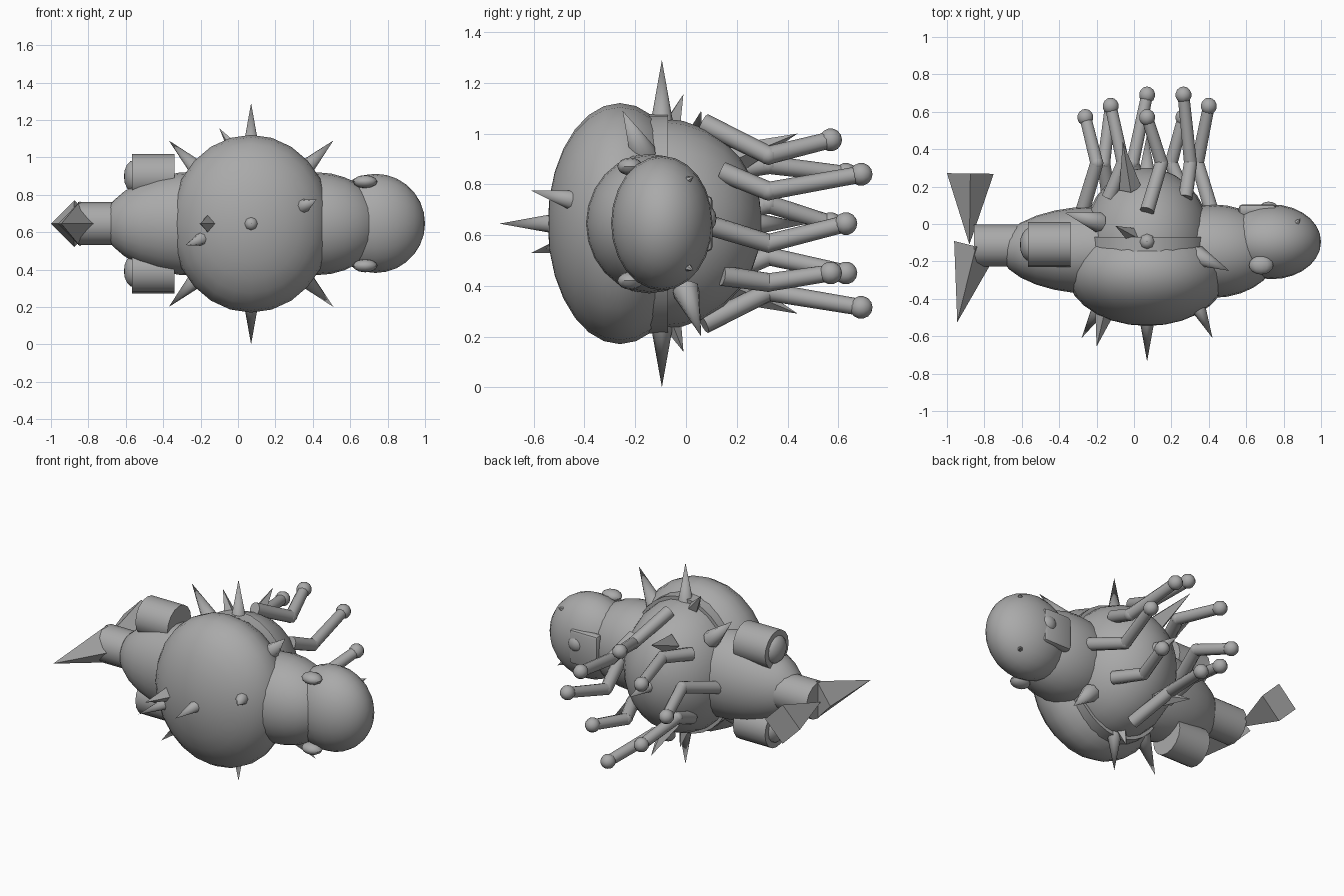
import bpy, bmesh, math
from mathutils import Vector, Matrix

if "Cube" in bpy.data.objects:
    bpy.data.objects.remove(bpy.data.objects["Cube"])

CX, CZ = 0.07, 0.645          # centre of the round body seen from the front
grey = bpy.data.materials.new("plain grey")
grey.diffuse_color = (0.4, 0.4, 0.4, 1)
grey.use_nodes = True
grey.node_tree.nodes["Principled BSDF"].inputs["Base Color"].default_value = grey.diffuse_color


def finish(name, bm, smooth=40):
    me = bpy.data.meshes.new(name)
    bm.to_mesh(me)
    bm.free()
    me.materials.append(grey)
    ob = bpy.data.objects.new(name, me)
    bpy.context.collection.objects.link(ob)
    if smooth:
        bpy.ops.object.select_all(action='DESELECT')
        ob.select_set(True)
        bpy.context.view_layer.objects.active = ob
        bpy.ops.object.shade_smooth_by_angle(angle=math.radians(smooth))
    return ob


def ellipsoid(name, c, r, seg=24, rings=14, axis='Y'):
    bm = bmesh.new()
    bmesh.ops.create_uvsphere(bm, u_segments=seg, v_segments=rings, radius=1)
    turn = Matrix.Rotation(math.pi / 2, 4, {'Y': 'X', 'X': 'Y'}[axis])
    bm.transform(Matrix.Translation(c) @ Matrix.Diagonal((*r, 1)) @ turn)
    return finish(name, bm)


def rod(name, a, b, r1, r2, sides=10, smooth=50, stretch=(1, 1), spin=0):
    a, b = Vector(a), Vector(b)
    d = b - a
    bm = bmesh.new()
    bmesh.ops.create_cone(bm, cap_ends=True, segments=sides, radius1=r1, radius2=r2, depth=d.length)
    bm.transform(Matrix.Translation((a + b) / 2) @ d.to_track_quat('Z', 'Y').to_matrix().to_4x4()
                 @ Matrix.Diagonal((*stretch, 1, 1)) @ Matrix.Rotation(spin, 4, 'Z'))
    return finish(name, bm, smooth)


def box(name, c, size, bevel):
    bm = bmesh.new()
    bmesh.ops.create_cube(bm, size=1)
    bm.transform(Matrix.Translation(c) @ Matrix.Diagonal((*size, 1)))
    bmesh.ops.bevel(bm, geom=bm.edges[:], offset=bevel, segments=2, affect='EDGES', profile=0.5)
    return finish(name, bm)


# Main hull
ellipsoid("shell", (CX, -0.26, CZ), (0.43, 0.285, 0.475))
ellipsoid("belly", (CX, -0.1, CZ), (0.345, 0.4, 0.415))
band = rod("waist_band", (CX, -0.148, CZ), (CX, -0.07, CZ), 1, 1, 32)
for v in band.data.vertices:
    v.co.x = CX + (v.co.x - CX) * 0.36
    v.co.z = CZ + (v.co.z - CZ) * 0.432
ellipsoid("neck", (0.42, -0.145, CZ), (0.35, 0.25, 0.275), axis='X')
ellipsoid("head", (0.735, -0.095, 0.647), (0.265, 0.2, 0.265), axis='X')
ellipsoid("rear_hull", (-0.2, -0.14, CZ), (0.52, 0.235, 0.28), axis='X')
rod("tail_stub", (-0.62, -0.115, CZ), (-0.855, -0.115, CZ), 0.115, 0.115, 14)

# Eyes, fangs, thrusters: mirrored about the middle plane
for side, s in (("upper", 1), ("lower", -1)):
    ellipsoid("eye_" + side, (0.68, -0.22, CZ + s * 0.225), (0.065, 0.05, 0.035), 12, 8)
    rod("fang_" + side, (0.86, -0.005, CZ + s * 0.165), (0.89, 0.03, CZ + s * 0.185), 0.025, 0, 6, 0)
    z = CZ + s * 0.253
    rod("thruster_" + side, (-0.34, -0.11, z), (-0.568, -0.11, z), 0.12, 0.12, 16)
    ellipsoid("nozzle_" + side, (-0.555, -0.11, z), (0.055, 0.09, 0.09), 14, 8, 'X')

# Mouth plate with knob
box("mouth_plate", (0.66, 0.075, CZ), (0.2, 0.06, 0.22), 0.02)
ellipsoid("mouth_knob", (0.72, 0.065, CZ + 0.02), (0.06, 0.055, 0.06), 12, 8)

# Tail fins: four-sided pyramids
rod("tail_fin_back", (-0.875, 0.27, CZ), (-0.88, -0.11, CZ), 0.125, 0, 4, 0)
rod("tail_fin_front", (-0.845, -0.12, CZ), (-0.945, -0.525, CZ), 0.12, 0, 4, 0)

# Spikes: base, tip, radius, sides
spikes = [
    ((CX, -0.095, 1.0), (CX, -0.095, 1.29), 0.052, 8),
    ((CX, -0.095, 0.29), (CX, -0.095, 0.0), 0.052, 8),
    ((CX, -0.48, CZ), (CX, -0.735, CZ), 0.046, 8),
    ((CX, 0.24, CZ), (CX, 0.48, CZ), 0.05, 8),
    ((0.34, -0.17, 0.92), (0.51, -0.25, 1.09), 0.055, 8),
    ((0.33, 0.0, 0.38), (0.51, 0.06, 0.2), 0.055, 8),
    ((-0.19, 0.01, 0.91), (-0.37, 0.06, 1.09), 0.055, 8),
    ((-0.2, -0.17, 0.37), (-0.37, -0.25, 0.2), 0.055, 8),
    ((0.34, -0.44, 0.735), (0.42, -0.61, 0.775), 0.042, 8),
    ((-0.18, -0.44, 0.57), (-0.28, -0.61, 0.53), 0.042, 8),
    ((-0.14, -0.4, CZ), (-0.2, -0.655, CZ), 0.072, 4),
    ((0.01, -0.07, 1.0), (-0.1, -0.01, 1.155), 0.05, 4),
    ((0.05, -0.07, 0.29), (0.05, -0.01, 0.14), 0.05, 4),
    ((-0.02, 0.19, 0.9), (-0.06, 0.44, 1.0), 0.06, 4),
    ((-0.02, 0.19, 0.39), (-0.06, 0.44, 0.29), 0.06, 4),
]
for i, (a, b, r, n) in enumerate(spikes):
    rod(f"spike_{i}", a, b, r, 0, n, 50 if n > 4 else 0)

# Eight jointed legs in a ring, knees twisted inward
reach = [0.63, 0.69, 0.57, 0.63, 0.57, 0.63, 0.69, 0.57]


def ring(r, deg, y):
    t = math.radians(deg)
    return Vector((CX + r * math.cos(t), y, CZ + r * math.sin(t)))


for i, y in enumerate(reach):
    a, odd = 45 * i, i % 2
    hip = ring(0.29 if odd else 0.345 + 0.05 * (i % 4 == 2), a, 0.14 if odd else 0.07)
    knee = ring(0.265 if odd else 0.28, a - 16, 0.325)
    foot = ring(0.275 if odd else 0.33, a, y)
    rod(f"thigh_{i}", hip, knee, 0.04, 0.037)
    ellipsoid(f"knee_{i}", knee, (0.038,) * 3, 10, 6)
    rod(f"shin_{i}", knee, foot, 0.036, 0.033)
    ellipsoid(f"foot_{i}", foot, (0.045,) * 3, 10, 7)
